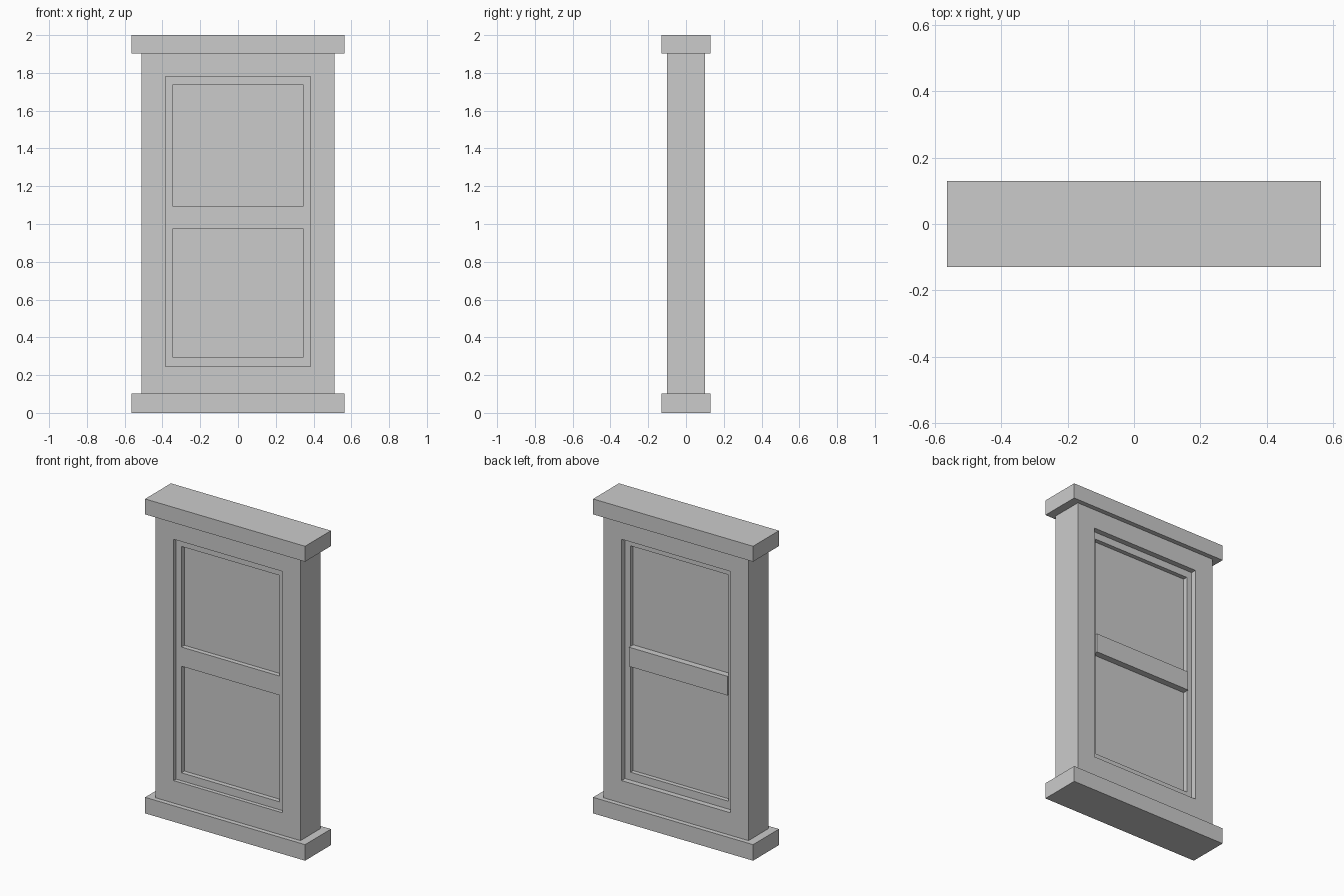
import bpy
import bmesh

if "Cube" in bpy.data.objects:
    bpy.data.objects.remove(bpy.data.objects["Cube"])


def box(name, x, y0, y1, z0, z1):
    """Box centred on x = 0, spanning -x..x, y0..y1, z0..z1."""
    bm = bmesh.new()
    bmesh.ops.create_cube(bm, size=1.0)
    for v in bm.verts:
        v.co = (v.co.x * 2 * x,
                (y0 + y1) / 2 + v.co.y * (y1 - y0),
                (z0 + z1) / 2 + v.co.z * (z1 - z0))
    mesh = bpy.data.meshes.new(name)
    bm.to_mesh(mesh)
    bm.free()
    ob = bpy.data.objects.new(name, mesh)
    bpy.context.collection.objects.link(ob)
    return ob


def cut(ob, x, z0, z1):
    """Cut a rectangular opening right through a part along y."""
    cutter = box("opening_cutter", x, -0.5, 0.5, z0, z1)
    cutter.hide_render = True
    mod = ob.modifiers.new("opening", 'BOOLEAN')
    mod.operation = 'DIFFERENCE'
    mod.solver = 'EXACT'
    mod.object = cutter
    bpy.context.view_layer.objects.active = ob
    bpy.ops.object.modifier_apply(modifier=mod.name)
    bpy.data.objects.remove(cutter)


OPEN_X, OPEN_Z0, OPEN_Z1 = 0.383, 0.245, 1.78
PANE_X = 0.346
PANES = [(0.295, 0.973), (1.095, 1.735)]

# Sill and head slabs
box("sill", 0.563, -0.13, 0.13, 0.0, 0.102)
box("head", 0.563, -0.13, 0.13, 1.902, 2.0)

# Outer casing with one tall opening
casing = box("casing", 0.51, -0.10, 0.10, 0.102, 1.902)
cut(casing, OPEN_X, OPEN_Z0, OPEN_Z1)

# Sash set back in the casing, with an opening for each pane
sash = box("sash", OPEN_X, -0.075, 0.065, OPEN_Z0, OPEN_Z1)
for z0, z1 in PANES:
    cut(sash, PANE_X, z0, z1)

# Window panes
for name, (z0, z1) in zip(("lower_pane", "upper_pane"), PANES):
    box(name, PANE_X, -0.045, 0.037, z0, z1)

# Meeting rail, slightly proud of the sash at the back
box("meeting_rail", PANE_X, 0.065, 0.078, PANES[0][1], PANES[1][0])
